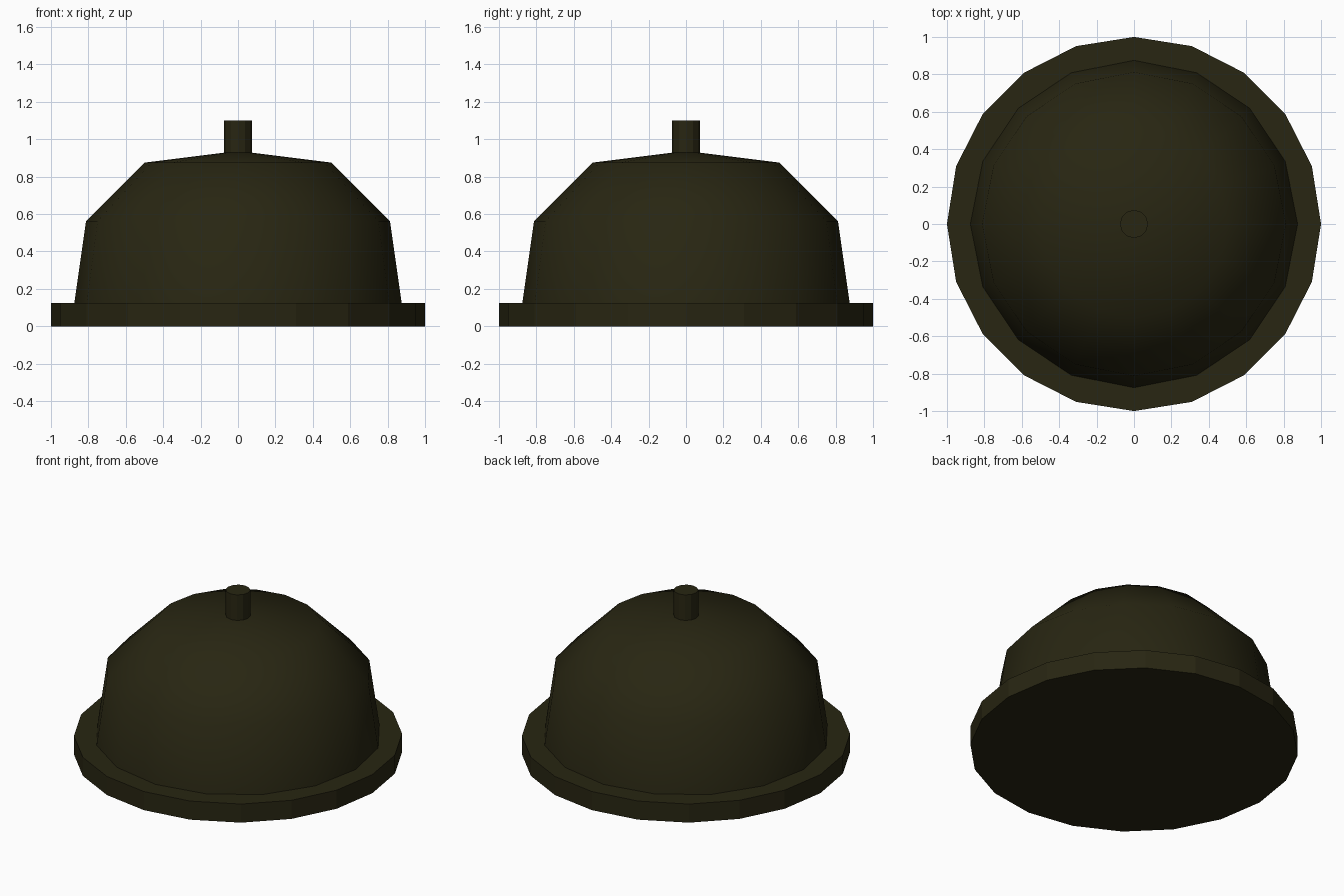
import bpy, bmesh, math

if "Cube" in bpy.data.objects:
    bpy.data.objects.remove(bpy.data.objects["Cube"])

olive = bpy.data.materials.new("dark olive metal")
olive.diffuse_color = (0.021, 0.019, 0.006, 1)
olive.use_nodes = True
olive.node_tree.nodes["Principled BSDF"].inputs["Base Color"].default_value = olive.diffuse_color


def lathe(name, profile, sides, smooth=False):
    """Revolve a (radius, z) profile around z; radius 0 makes a pole."""
    bm = bmesh.new()
    rings = []
    for r, z in profile:
        n = sides if r > 0 else 1
        rings.append([bm.verts.new((r * math.cos(math.tau * i / sides),
                                    r * math.sin(math.tau * i / sides), z))
                      for i in range(n)])
    for low, high in zip(rings, rings[1:]):
        for i in range(sides):
            j = (i + 1) % sides
            if len(high) == 1:
                bm.faces.new((low[i], low[j], high[0]))
            else:
                bm.faces.new((low[i], low[j], high[j], high[i]))
    for f in bm.faces:
        f.smooth = smooth
    # flat caps on open ends
    if not smooth:
        bm.faces.new(rings[0][::-1])
        bm.faces.new(rings[-1])
    mesh = bpy.data.meshes.new(name)
    bm.to_mesh(mesh)
    bm.free()
    mesh.materials.append(olive)
    obj = bpy.data.objects.new(name, mesh)
    bpy.context.collection.objects.link(obj)
    return obj


# flat twenty-sided base plate
lathe("base_plate", [(1.0, 0.0), (1.0, 0.125)], 20)

# smooth sixteen-sided bell dome
lathe("bell_dome", [(0.875, 0.125), (0.8125, 0.5625), (0.5, 0.875), (0, 0.9375)],
      16, smooth=True)

# small push button on top
lathe("push_button", [(0.075, 0.9), (0.075, 1.1)], 12)
